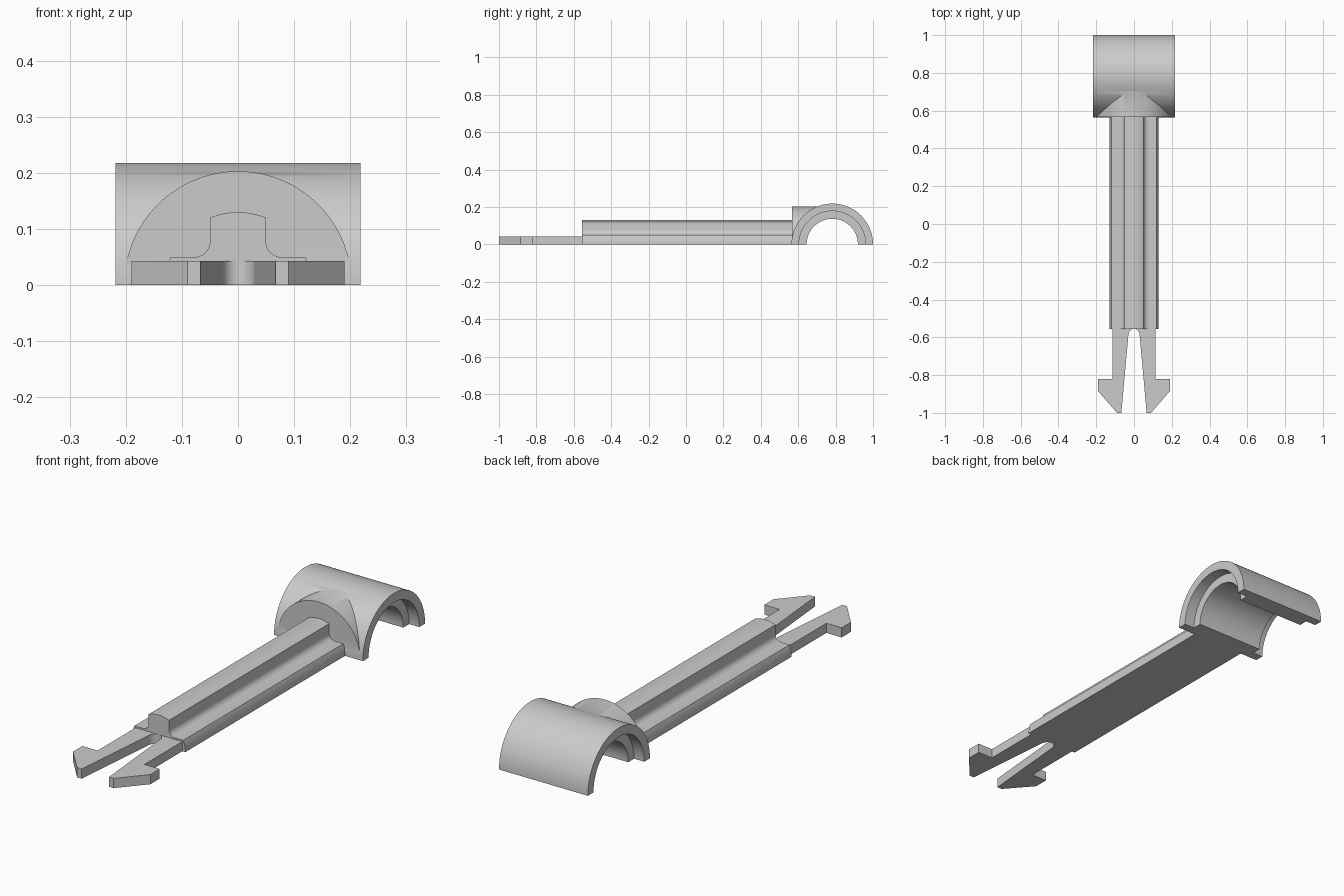
import bpy, bmesh, math
from math import radians, cos, sin, sqrt

if "Cube" in bpy.data.objects:
    bpy.data.objects.remove(bpy.data.objects["Cube"])

grey = bpy.data.materials.new("light grey plastic")
grey.diffuse_color = (0.6, 0.6, 0.6, 1)
grey.use_nodes = True
grey.node_tree.nodes["Principled BSDF"].inputs["Base Color"].default_value = grey.diffuse_color

R, INNER, RECESS = 0.218, 0.137, 0.178   # clip radii
CY = 0.782                               # clip axis position in y
COLLAR_Y = 0.567                         # front of the collar / end of the shaft
SHAFT_Y = -0.555                         # front end of the shaft


def extrude(name, pts, axis, a, b):
    """Extrude a closed 2D outline along an axis from a to b."""
    place = {"x": lambda u, v, t: (t, u, v),
             "y": lambda u, v, t: (u, t, v),
             "z": lambda u, v, t: (u, v, t)}[axis]
    bm = bmesh.new()
    face = bm.faces.new([bm.verts.new(place(u, v, a)) for u, v in pts])
    ext = bmesh.ops.extrude_face_region(bm, geom=[face], use_keep_orig=True)
    d = place(0, 0, b - a)
    bmesh.ops.translate(bm, vec=d, verts=[e for e in ext["geom"] if isinstance(e, bmesh.types.BMVert)])
    bmesh.ops.recalc_face_normals(bm, faces=bm.faces)
    me = bpy.data.meshes.new(name)
    bm.to_mesh(me)
    bm.free()
    me.materials.append(grey)
    ob = bpy.data.objects.new(name, me)
    bpy.context.collection.objects.link(ob)
    return ob


def arc(cx, cy, r, a0, a1, n):
    return [(cx + r * cos(radians(a0 + (a1 - a0) * i / n)),
             cy + r * sin(radians(a0 + (a1 - a0) * i / n))) for i in range(n + 1)]


def activate(ob):
    bpy.ops.object.select_all(action="DESELECT")
    ob.select_set(True)
    bpy.context.view_layer.objects.active = ob


def boolean(ob, tool, op):
    m = ob.modifiers.new("bool", "BOOLEAN")
    m.operation, m.object, m.solver = op, tool, "EXACT"
    activate(ob)
    bpy.ops.object.modifier_apply(modifier=m.name)
    bpy.data.objects.remove(tool)


def smooth(ob):
    activate(ob)
    bpy.ops.object.shade_smooth_by_angle(angle=radians(30))


# Half-round clip with a collar in front, bored out and recessed at both ends
clip = extrude("clip", arc(CY, 0, R, 0, 180, 64), "x", -R, R)
collar = extrude("collar", arc(0, 0, 0.203, 0, 180, 64), "y", COLLAR_Y, 0.74)
boolean(clip, collar, "UNION")
for r, a, b in ((INNER, -0.3, 0.3), (RECESS, -0.3, 0.05 - R), (RECESS, R - 0.05, 0.3)):
    bore = extrude("bore_cutter", arc(CY, 0, r, 0, 360, 128)[:-1], "x", a, b)
    boolean(clip, bore, "DIFFERENCE")
smooth(clip)

# Shaft: half-round bar with a filleted groove along each side
SR, RIB, LEDGE, F = 0.130, 0.05, 0.05, 0.028
a_ledge = math.degrees(math.asin(LEDGE / SR))
a_rib = math.degrees(math.acos(RIB / SR))
half = (arc(0, 0, SR, 0, a_ledge, 8)
        + arc(RIB + F, LEDGE + F, F, 270, 180, 10)
        + arc(0, 0, SR, a_rib, 90, 8))
profile = half + [(-x, z) for x, z in reversed(half[:-1])]
smooth(extrude("shaft", profile, "y", SHAFT_Y, COLLAR_Y))

# Pair of barbed snap prongs with an arched slot between them
slot = arc(0, SHAFT_Y - 0.035, 0.03, 0, 90, 10)
slot = [(x, SHAFT_Y - 0.035 + (y - SHAFT_Y + 0.035) * 0.035 / 0.03) for x, y in slot]
prong = [(0.115, SHAFT_Y), (0.115, -0.82), (0.19, -0.82), (0.19, -0.885),
         (0.09, -1.0), (0.067, -1.0)] + slot
for side, s in (("left", -1), ("right", 1)):
    smooth(extrude(side + "_prong", [(s * x, y) for x, y in prong], "z", 0, 0.043))
